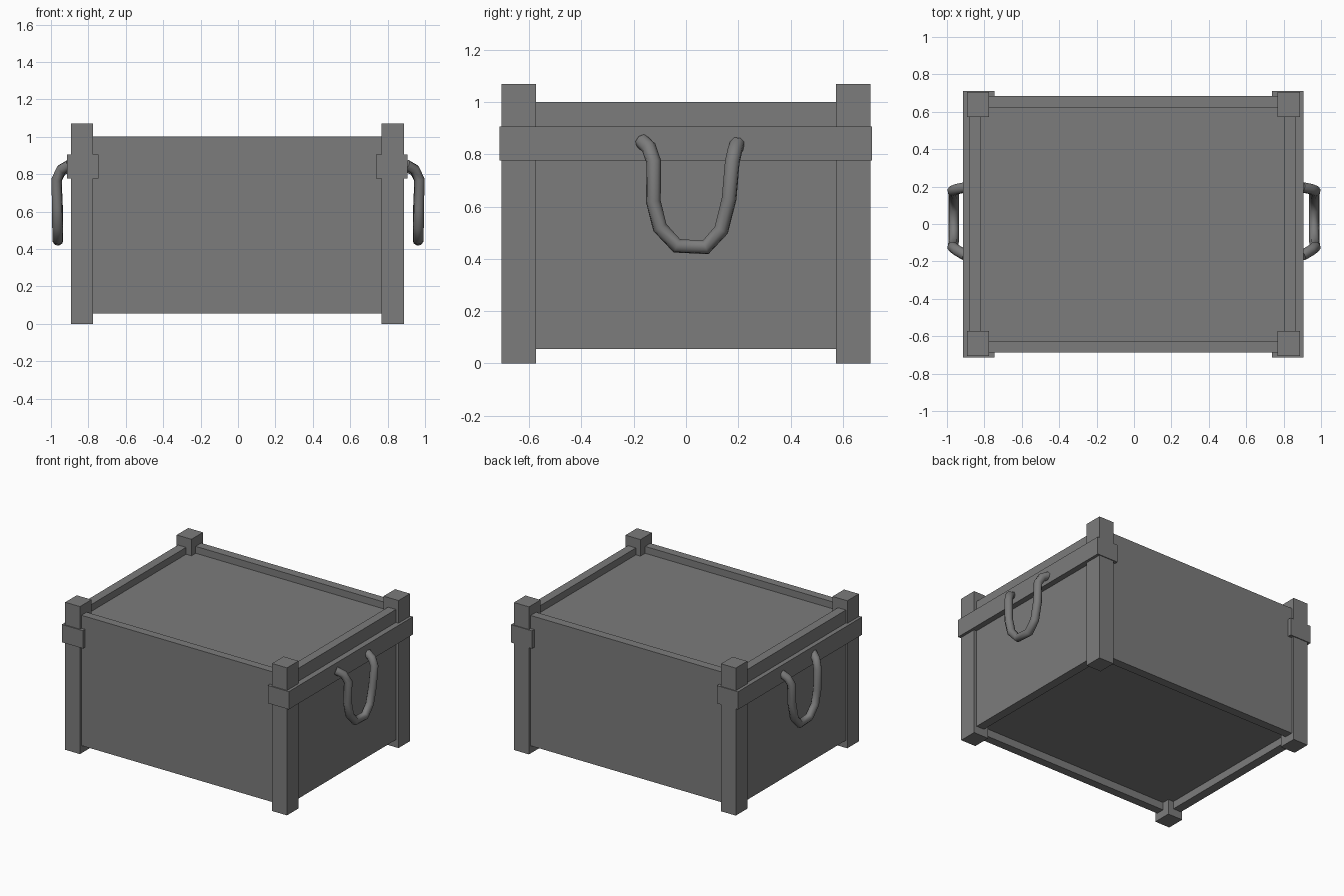
import bpy
from mathutils import Vector

cube = bpy.data.objects.get("Cube")
if cube:
    bpy.data.objects.remove(cube, do_unlink=True)

# Single grey material
grey = bpy.data.materials.new("dark_grey")
grey.use_nodes = True
colour = (0.2, 0.2, 0.2, 1)
grey.diffuse_color = colour
grey.node_tree.nodes["Principled BSDF"].inputs["Base Color"].default_value = colour


def box(name, x, y, z):
    """Box spanning the given (low, high) ranges."""
    spans = (x, y, z)
    bpy.ops.mesh.primitive_cube_add(size=1, location=[sum(s) / 2 for s in spans])
    ob = bpy.context.object
    ob.name = name
    ob.scale = [s[1] - s[0] for s in spans]
    bpy.ops.object.transform_apply(location=False, rotation=False, scale=True)
    ob.data.materials.append(grey)
    return ob


SIDES = {"right": (-0.893, -0.775), "left": (0.767, 0.887)}
ENDS = {"front": (-0.705, -0.573), "back": (0.573, 0.705)}

# Corner posts
for side, xs in SIDES.items():
    for end, ys in ENDS.items():
        box(f"{end}_{side}_post", xs, ys, (0, 1.07))

# Wall panels, standing above the lid and below the floor as a rim
WALL_Z = (0.055, 1.0)
box("front_wall", (-0.8, 0.79), (-0.687, -0.627), WALL_Z)
box("back_wall", (-0.8, 0.79), (0.622, 0.685), WALL_Z)
box("right_wall", (-0.882, -0.818), (-0.6, 0.6), WALL_Z)
box("left_wall", (0.803, 0.866), (-0.6, 0.6), WALL_Z)

# Recessed lid and floor
for name, zs in {"lid": (0.9, 0.95), "floor": (0.11, 0.16)}.items():
    box(name, (-0.83, 0.815), (-0.64, 0.635), zs)

# Beams wrapped over the posts at both ends
box("right_beam", (-0.915, -0.745), (-0.713, 0.711), (0.777, 0.906))
box("left_beam", (0.738, 0.907), (-0.713, 0.711), (0.777, 0.906))

# Hanging rope handles
PATH = [(0.9, -0.168, 0.85), (0.945, -0.142, 0.825), (0.97, -0.123, 0.77),
        (0.966, -0.125, 0.62), (0.965, -0.1, 0.52), (0.963, -0.035, 0.45),
        (0.963, 0.075, 0.444), (0.963, 0.135, 0.51), (0.965, 0.165, 0.63),
        (0.97, 0.177, 0.77), (0.945, 0.187, 0.815), (0.9, 0.196, 0.84)]
for side, sign in (("left", 1), ("right", -1)):
    curve = bpy.data.curves.new(f"{side}_handle", "CURVE")
    curve.dimensions = "3D"
    curve.bevel_depth = 0.029
    curve.bevel_resolution = 2
    curve.use_fill_caps = True
    spline = curve.splines.new("POLY")
    spline.points.add(len(PATH) - 1)
    for point, (x, y, z) in zip(spline.points, PATH):
        point.co = (sign * x, y, z, 1)
    curve.materials.append(grey)
    handle = bpy.data.objects.new(f"{side}_handle", curve)
    bpy.context.collection.objects.link(handle)
    bpy.ops.object.select_all(action="DESELECT")
    handle.select_set(True)
    bpy.context.view_layer.objects.active = handle
    bpy.ops.object.convert(target="MESH")
    bpy.ops.object.shade_smooth_by_angle(angle=1.0)
